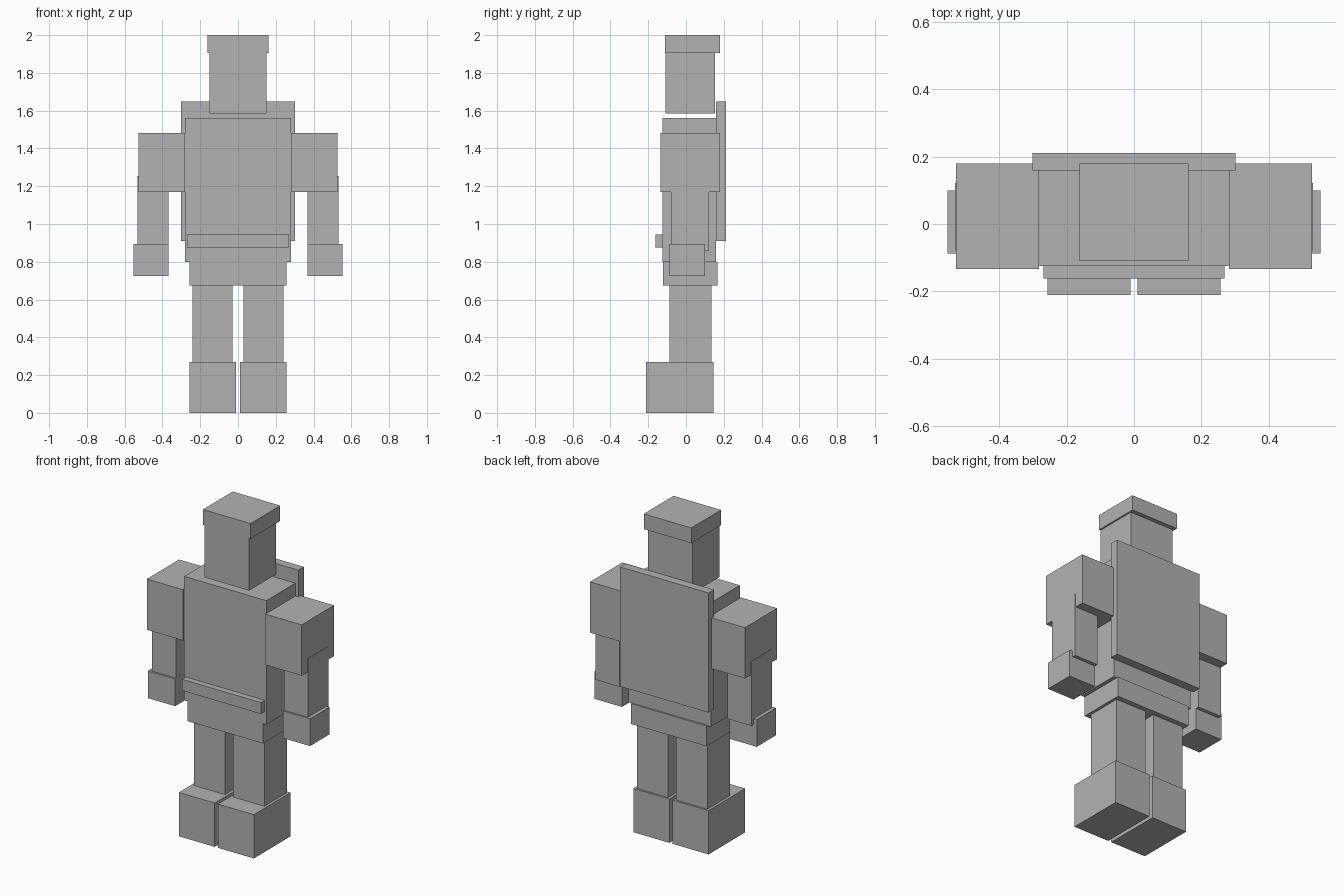
import bpy

if "Cube" in bpy.data.objects:
    bpy.data.objects.remove(bpy.data.objects["Cube"])

grey = bpy.data.materials.new("plain grey")
grey.diffuse_color = (0.45, 0.45, 0.45, 1)
grey.use_nodes = True
grey.node_tree.nodes["Principled BSDF"].inputs["Base Color"].default_value = grey.diffuse_color


def box(name, x, y, z):
    """Box spanning the given (min, max) ranges."""
    (x0, x1), (y0, y1), (z0, z1) = x, y, z
    bpy.ops.mesh.primitive_cube_add(size=1)
    ob = bpy.context.object
    ob.name = name
    ob.data.name = name
    for v in ob.data.vertices:
        v.co.x = x0 if v.co.x < 0 else x1
        v.co.y = y0 if v.co.y < 0 else y1
        v.co.z = z0 if v.co.z < 0 else z1
    ob.data.materials.append(grey)
    return ob


def centre(name, half, y, z):
    box(name, (-half, half), y, z)


def pair(name, x, y, z):
    box("right_" + name, x, y, z)
    box("left_" + name, (-x[1], -x[0]), y, z)


# Head and hair
centre("head", 0.152, (-0.109, 0.154), (1.584, 1.906))
centre("hair", 0.162, (-0.11, 0.18), (1.906, 2.0))

# Body
centre("torso", 0.28, (-0.124, 0.158), (0.798, 1.562))
centre("cape", 0.301, (0.158, 0.211), (0.911, 1.648))
centre("belt", 0.269, (-0.161, -0.12), (0.875, 0.945))
centre("pelvis", 0.257, (-0.123, 0.167), (0.675, 0.80))

# Arms
pair("upper_arm", (0.281, 0.528), (-0.134, 0.18), (1.17, 1.483))
pair("forearm", (0.368, 0.531), (-0.079, 0.122), (0.857, 1.253))
pair("hand", (0.367, 0.553), (-0.088, 0.1), (0.725, 0.893))

# Legs
pair("leg", (0.028, 0.24), (-0.087, 0.135), (0.265, 0.68))
pair("boot", (0.011, 0.256), (-0.211, 0.146), (0.0, 0.27))
